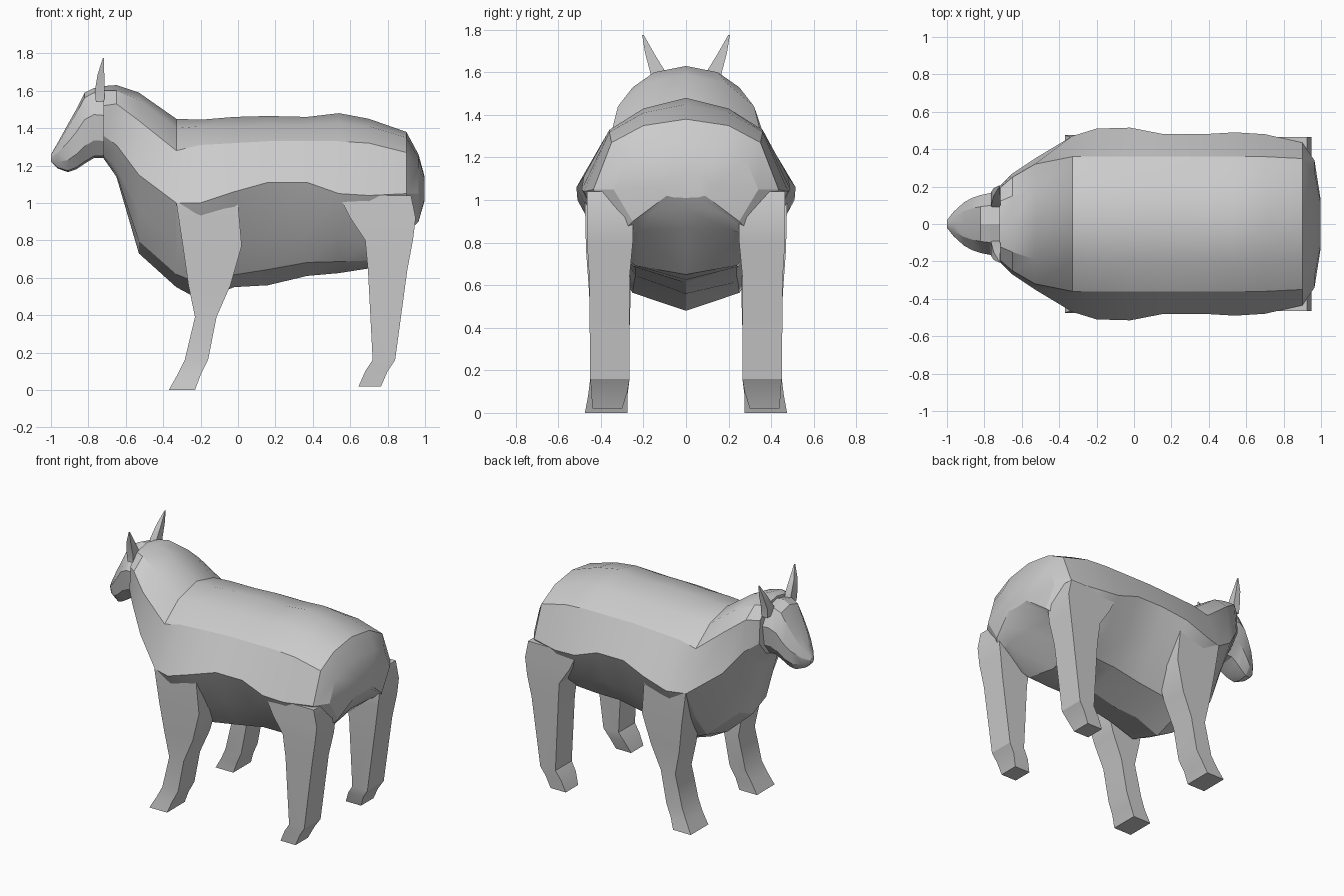
import bpy, bmesh


def loft(name, rings, angle=0.44):
    """Skin a series of closed rings and cap both ends."""
    bm = bmesh.new()
    loops = [[bm.verts.new(p) for p in ring] for ring in rings]
    n = len(loops[0])
    for a, b in zip(loops, loops[1:]):
        for i in range(n):
            j = (i + 1) % n
            bm.faces.new((a[i], a[j], b[j], b[i]))
    bm.faces.new(loops[0])
    bm.faces.new(loops[-1])
    bmesh.ops.recalc_face_normals(bm, faces=bm.faces)
    mesh = bpy.data.meshes.new(name)
    bm.to_mesh(mesh)
    bm.free()
    obj = bpy.data.objects.new(name, mesh)
    bpy.context.collection.objects.link(obj)
    bpy.ops.object.select_all(action='DESELECT')
    obj.select_set(True)
    bpy.context.view_layer.objects.active = obj
    bpy.ops.object.shade_smooth_by_angle(angle=angle)
    return obj


def mirror_ring(x, half):
    """Half section from top centre to bottom centre -> full symmetric ring."""
    other = [(-y, z) for y, z in reversed(half[1:-1])]
    return [(x, y, z) for y, z in half + other]


def limb(name, stations):
    """Four-sided limb: (z, x0, x1, y0, y1), built on both sides."""
    for side, label in ((-1, "right"), (1, "left")):
        rings = [[(x0, side * y0, z), (x1, side * y0, z),
                  (x1, side * y1, z), (x0, side * y1, z)]
                 for z, x0, x1, y0, y1 in stations]
        loft(f"{name}_{label}", rings)


# Body and neck: x, top z, back edge y z, upper flank y z, widest y z, lower flank y z, bottom z
body = [
    (-0.72, 1.625, .12, 1.60, .19, 1.52, .20, 1.36, .12, 1.26, 1.24),
    (-0.65, 1.63, .15, 1.60, .25, 1.53, .27, 1.31, .17, 1.19, 1.14),
    (-0.53, 1.59, .19, 1.55, .32, 1.44, .35, 1.15, .23, .95, .73),
    (-0.33, 1.45, .20, 1.40, .36, 1.28, .47, 1.00, .36, .78, .55),
    (-0.20, 1.445, .20, 1.41, .36, 1.31, .51, 1.00, .38, .76, .48),
    (-0.02, 1.46, .20, 1.41, .36, 1.32, .515, 1.06, .37, .77, .55),
    (0.16, 1.465, .20, 1.42, .36, 1.33, .48, 1.11, .36, .84, .56),
    (0.37, 1.46, .20, 1.42, .36, 1.33, .48, 1.11, .36, .85, .61),
    (0.54, 1.48, .20, 1.43, .36, 1.33, .49, 1.05, .37, .83, .625),
    (0.70, 1.45, .20, 1.41, .36, 1.32, .48, 1.04, .36, .79, .65),
    (0.90, 1.38, .20, 1.35, .35, 1.27, .435, 1.05, .32, .83, .87),
    (0.965, 1.26, .17, 1.24, .28, 1.19, .34, 1.05, .25, .90, .96),
    (0.998, 1.14, .06, 1.13, .11, 1.11, .13, 1.06, .09, 1.02, 1.01),
]
rings = []
for x, zt, ya, za, yb, zb, yc, zc, yd, zd, z0 in body:
    half = [(0, zt), (ya, za), (yb, zb), (yc, zc), (yd, zd),
            (.66 * yd, z0 + .3 * (zd - z0)), (0, z0)]
    rings.append(mirror_ring(x, half))
loft("body", rings)

# Head: x, top z, bottom z, half width
head = [
    (-0.66, 1.60, 1.24, .16), (-0.77, 1.615, 1.24, .165),
    (-0.82, 1.59, 1.21, .155), (-0.865, 1.50, 1.18, .14),
    (-0.91, 1.42, 1.165, .115), (-0.965, 1.32, 1.185, .065),
    (-1.00, 1.26, 1.22, .02),
]
loft("head", [mirror_ring(x, [(0, t), (.6 * w, t - .07 * (t - b)),
                              (w, t - .38 * (t - b)), (.88 * w, b + .25 * (t - b)),
                              (.5 * w, b + .03 * (t - b)), (0, b)])
              for x, t, b, w in head])

# Ears
limb("ear", [(1.54, -.76, -.715, .08, .165), (1.60, -.765, -.715, .095, .168),
             (1.69, -.75, -.715, .15, .192), (1.775, -.722, -.717, .198, .206)])

# Front legs
limb("front_leg", [
    (0.0, -.37, -.23, .275, .475), (.08, -.325, -.20, .275, .46),
    (.16, -.285, -.16, .265, .45), (.39, -.23, -.115, .265, .45),
    (.56, -.265, -.04, .26, .455), (.77, -.295, .02, .26, .47),
    (1.0, -.33, .0, .30, .475)])

# Hind legs
limb("hind_leg", [
    (.02, .645, .765, .30, .44), (.10, .68, .80, .275, .445),
    (.16, .72, .84, .265, .45), (.64, .695, .905, .265, .455),
    (.80, .68, .935, .25, .465), (.92, .60, .95, .25, .465),
    (1.04, .54, .925, .28, .465)])
